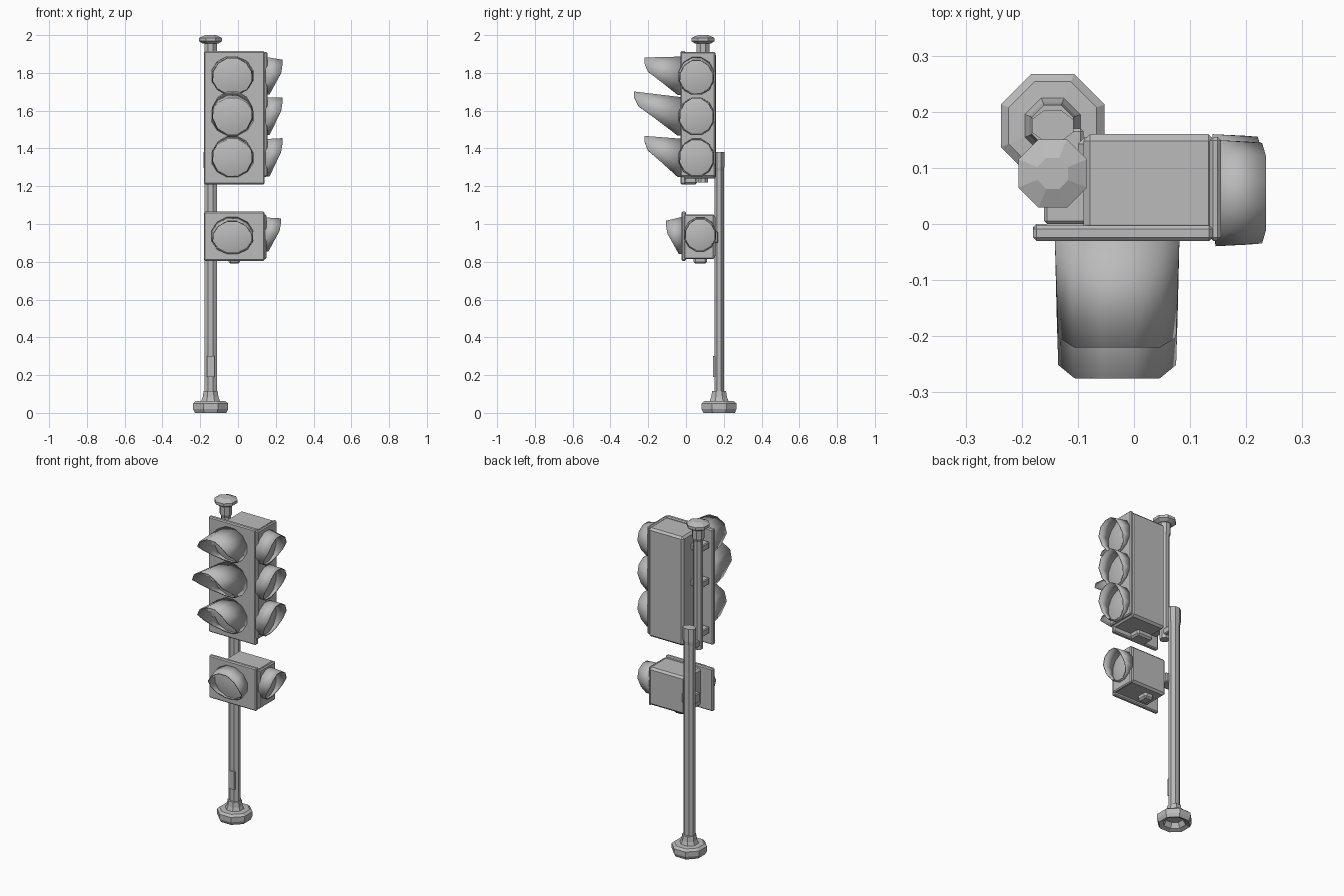
import bpy, bmesh, math

cube = bpy.data.objects.get("Cube")
if cube:
    bpy.data.objects.remove(cube, do_unlink=True)

grey = bpy.data.materials.new("plain grey")
grey.use_nodes = True
COLOUR = (0.5, 0.5, 0.5, 1)
grey.diffuse_color = COLOUR
for node in grey.node_tree.nodes:
    if node.type == 'BSDF_PRINCIPLED':
        node.inputs["Base Color"].default_value = COLOUR
        node.inputs["Roughness"].default_value = 0.8


def finish(name, bm):
    bmesh.ops.recalc_face_normals(bm, faces=bm.faces)
    mesh = bpy.data.meshes.new(name)
    bm.to_mesh(mesh)
    bm.free()
    mesh.materials.append(grey)
    ob = bpy.data.objects.new(name, mesh)
    bpy.context.collection.objects.link(ob)
    return ob


def box(name, xs, ys, zs, bevel=0.0):
    bm = bmesh.new()
    bmesh.ops.create_cube(bm, size=1)
    for v in bm.verts:
        for i, (lo, hi) in enumerate((xs, ys, zs)):
            v.co[i] = (lo + hi) / 2 + v.co[i] * (hi - lo)
    ob = finish(name, bm)
    if bevel:
        mod = ob.modifiers.new("edges", 'BEVEL')
        mod.width = bevel
        mod.segments = 1
    return ob


def turned(name, x, y, profile, sides=8, squash=1.0):
    """Stack of rings (radius, z) closed at both ends."""
    bm = bmesh.new()
    rings = []
    for r, z in profile:
        angles = [2 * math.pi * (k + 0.5) / sides for k in range(sides)]
        rings.append([bm.verts.new((x + r * math.cos(a), y + squash * r * math.sin(a), z))
                      for a in angles])
    for a, b in zip(rings, rings[1:]):
        for k in range(sides):
            n = (k + 1) % sides
            bm.faces.new((a[k], a[n], b[n], b[k]))
    bm.faces.new(rings[0])
    bm.faces.new(rings[-1])
    return finish(name, bm)


def on_front(x, y, z):
    return lambda u, v, d: (x + u, y - d, z + v)


def on_side(x, y, z):
    return lambda u, v, d: (x + d, y + u, z + v)


def lamp(name, place, ru, rv, reach, lip, rise, sides=12):
    """Domed lens and a visor that is long on top and short below."""
    angles = [2 * math.pi * (k + 0.5) / sides for k in range(sides)]

    bm = bmesh.new()
    centre = bm.verts.new(place(0, 0, 0.03))
    rim = [bm.verts.new(place(0.97 * ru * math.cos(a), 0.97 * rv * math.sin(a), 0.005))
           for a in angles]
    for k in range(sides):
        bm.faces.new((centre, rim[k], rim[(k + 1) % sides]))
    finish(name + "_lens", bm)

    bm = bmesh.new()
    inner, outer = [], []
    for a in angles:
        u, v = ru * math.cos(a), rv * math.sin(a)
        t = min(1, (1 + math.sin(a)) / 1.4)
        d = lip + (reach - lip) * t
        inner.append(bm.verts.new(place(u, v, -0.005)))
        outer.append(bm.verts.new(place(u * (1 - 0.06 * t), v + rise * t, d)))
    for k in range(sides):
        n = (k + 1) % sides
        bm.faces.new((inner[k], inner[n], outer[n], outer[k]))
    ob = finish(name + "_visor", bm)
    mod = ob.modifiers.new("thickness", 'SOLIDIFY')
    mod.thickness = 0.006
    mod.offset = 0


# Base, hollow underneath, and pole
turned("base", -0.145, 0.175, [(0.05, 0.04), (0.065, 0.01), (0.09, 0), (0.1, 0.02),
                               (0.1, 0.05), (0.085, 0.062), (0.04, 0.065)])
turned("collar", -0.145, 0.175, [(0.055, 0.06), (0.045, 0.085), (0.04, 0.115)])
turned("pole", -0.145, 0.175, [(0.036, 0.06), (0.036, 1.3)], squash=0.75)
turned("pole_cap", -0.145, 0.175, [(0.036, 1.28), (0.04, 1.3), (0.04, 1.38)], squash=0.75)
box("access_door", (-0.165, -0.125), (0.142, 0.155), (0.19, 0.3))

# Upper post with its top fitting
turned("upper_post", -0.145, 0.09, [(0.028, 1.22), (0.028, 1.88), (0.036, 1.9), (0.036, 1.965)])
turned("top_fitting", -0.145, 0.09, [(0.045, 1.955), (0.066, 1.968), (0.066, 1.985), (0.03, 2.0)])

# Three-lamp head: shared body, one plate to the front and one to the side
box("upper_body", (-0.09, 0.145), (-0.02, 0.16), (1.24, 1.905), 0.012)
box("upper_front_plate", (-0.18, 0.14), (-0.03, -0.003), (1.21, 1.915), 0.006)
box("upper_side_plate", (0.135, 0.155), (-0.03, 0.155), (1.25, 1.91), 0.006)
for label, z, reach, rise, droop in (("top", 1.785, 0.19, -0.005, -0.015),
                                     ("middle", 1.57, 0.245, 0.03, 0.0),
                                     ("bottom", 1.35, 0.19, 0.015, 0.005)):
    lamp(label + "_front", on_front(-0.03, -0.03, z), 0.112, 0.102, reach, 0.01, rise)
    lamp(label + "_side", on_side(0.15, 0.055, z), 0.095, 0.1, 0.085, 0.015, droop)

# Single-lamp head below
box("lower_body", (-0.1, 0.145), (-0.01, 0.155), (0.82, 1.05), 0.012)
box("lower_front_plate", (-0.18, 0.14), (-0.025, 0.0), (0.805, 1.065), 0.006)
box("lower_side_plate", (0.135, 0.15), (-0.01, 0.15), (0.815, 1.05), 0.006)
lamp("lower_front", on_front(-0.03, -0.025, 0.94), 0.112, 0.098, 0.08, 0.012, -0.02)
lamp("lower_side", on_side(0.145, 0.075, 0.945), 0.085, 0.09, 0.082, 0.015, -0.005)

# Brackets joining the heads to the posts
for label, z in (("low", 1.3), ("middle", 1.6), ("high", 1.82)):
    box(label + "_bracket", (-0.16, -0.08), (0.0, 0.08), (z - 0.02, z + 0.02), 0.005)
box("lower_arm", (-0.165, -0.09), (0.1, 0.17), (0.9, 0.96), 0.005)
box("upper_arm", (-0.165, -0.125), (0.08, 0.17), (1.24, 1.28), 0.005)
box("upper_bottom_fitting", (-0.09, 0.02), (-0.02, 0.06), (1.21, 1.25), 0.01)
box("lower_bottom_fitting", (-0.05, 0.01), (0.04, 0.11), (0.79, 0.83), 0.01)

# Soft shading on curved parts, sharp edges kept
bpy.ops.object.select_all(action='DESELECT')
for ob in bpy.context.collection.objects:
    if ob.type == 'MESH' and ob.name.endswith(("_lens", "_visor")):
        ob.select_set(True)
        bpy.context.view_layer.objects.active = ob
bpy.ops.object.shade_smooth_by_angle(angle=math.radians(35))
